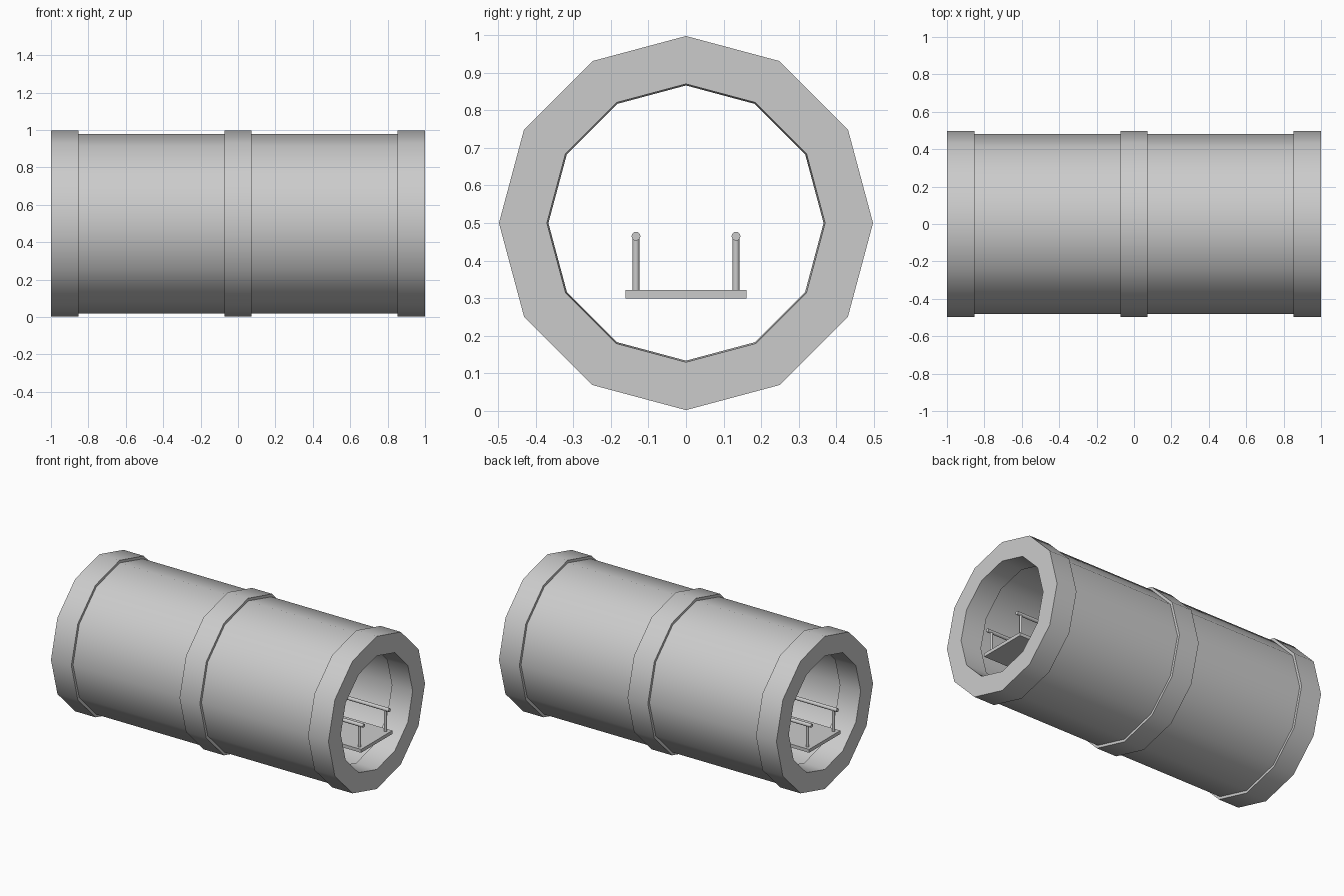
import bpy, bmesh
from math import sin, cos, pi, radians

if "Cube" in bpy.data.objects:
    bpy.data.objects.remove(bpy.data.objects["Cube"])

SIDES = 12
AXIS_Z = 0.5


def finish(name, bm, smooth=True):
    bmesh.ops.recalc_face_normals(bm, faces=bm.faces)
    mesh = bpy.data.meshes.new(name)
    bm.to_mesh(mesh)
    bm.free()
    ob = bpy.data.objects.new(name, mesh)
    bpy.context.collection.objects.link(ob)
    if smooth:
        bpy.ops.object.select_all(action='DESELECT')
        bpy.context.view_layer.objects.active = ob
        ob.select_set(True)
        bpy.ops.object.shade_smooth_by_angle(angle=radians(40))
    return ob


def lathe_x(name, profile):
    """Spin a closed (x, radius) profile around the tunnel axis."""
    bm = bmesh.new()
    loops = []
    for i in range(SIDES):
        a = 2 * pi * i / SIDES
        loops.append([bm.verts.new((x, r * cos(a), AXIS_Z + r * sin(a)))
                      for x, r in profile])
    n = len(profile)
    for i in range(SIDES):
        p, q = loops[i], loops[(i + 1) % SIDES]
        for j in range(n):
            k = (j + 1) % n
            bm.faces.new((p[j], p[k], q[k], q[j]))
    return finish(name, bm)


def cylinder(name, radius, length, location, along_x=False):
    bm = bmesh.new()
    bmesh.ops.create_cone(bm, cap_ends=True, segments=10, radius1=radius,
                          radius2=radius, depth=length)
    ob = finish(name, bm)
    ob.location = location
    if along_x:
        ob.rotation_euler.y = pi / 2
    return ob


# Tunnel shell: raised collars at both ends and the middle, inside and out
OUT, BODY, LINER, BORE = 0.4975, 0.48, 0.39, 0.366
outer = [(-1, OUT), (-0.853, OUT), (-0.853, BODY), (-0.073, BODY),
         (-0.073, OUT), (0.073, OUT), (0.073, BODY), (0.853, BODY),
         (0.853, OUT), (1, OUT)]
inner = [(1, 0.37), (0.853, BORE), (0.853, LINER), (0.073, LINER),
         (0.073, BORE), (-0.073, BORE), (-0.073, LINER), (-0.853, LINER),
         (-0.853, BORE), (-1, 0.37)]
lathe_x("tunnel_shell", outer + inner)

# Walkway deck
bm = bmesh.new()
bmesh.ops.create_cube(bm, size=1)
bmesh.ops.scale(bm, vec=(2.0, 0.322, 0.022), verts=bm.verts)
deck = finish("walkway_deck", bm, smooth=False)
deck.location = (0, 0, 0.311)

# Handrails and their posts
for side, y in (("front", -0.133), ("back", 0.133)):
    cylinder(f"{side}_handrail", 0.012, 2.0, (0, y, 0.465), along_x=True)
    for i, x in enumerate((-0.97, 0, 0.97)):
        cylinder(f"{side}_post_{i + 1}", 0.009, 0.145, (x, y, 0.393))
